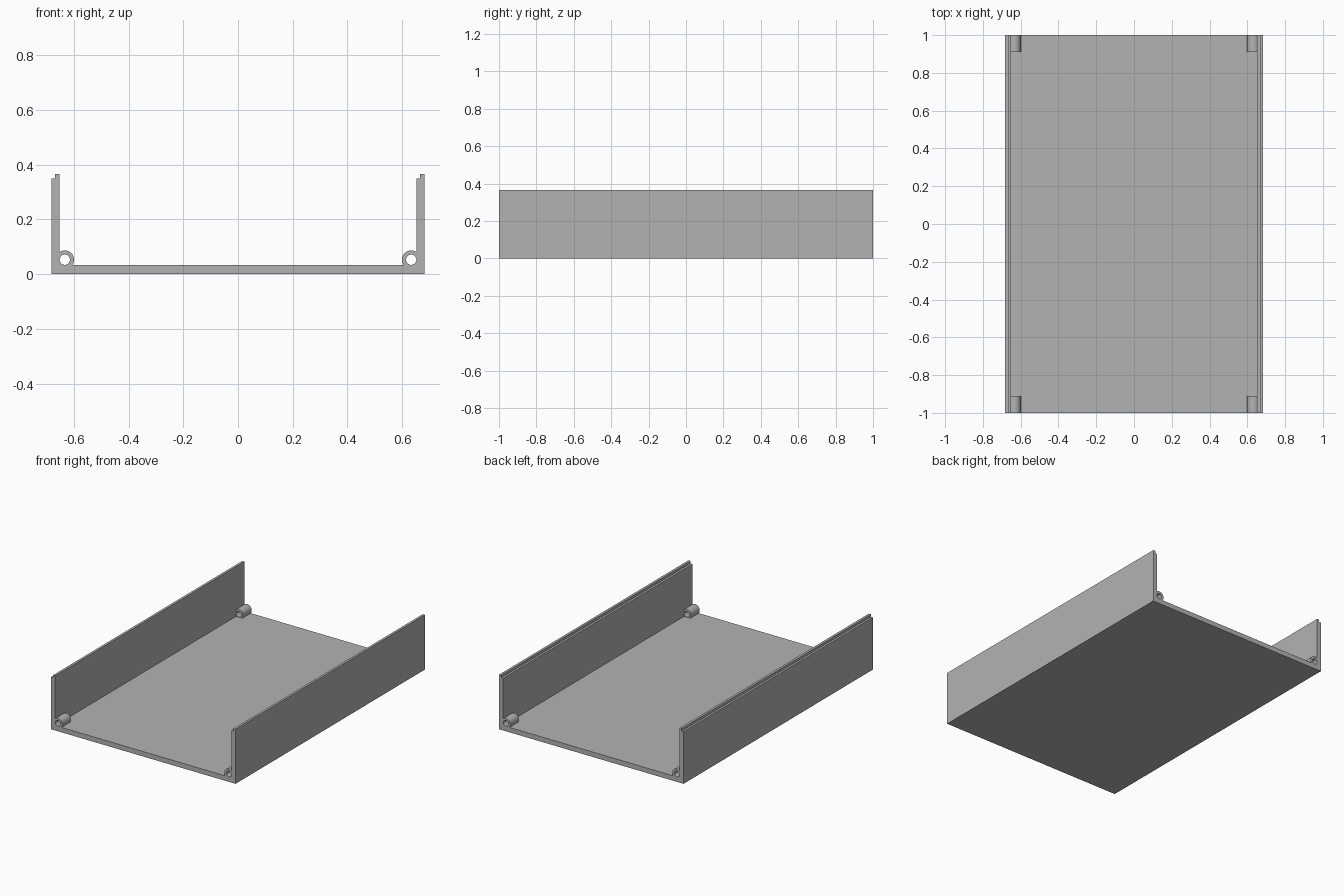
import bpy, bmesh, math

if "Cube" in bpy.data.objects:
    bpy.data.objects.remove(bpy.data.objects["Cube"], do_unlink=True)

HALF_W, INNER, FLOOR = 0.682, 0.652, 0.033   # outer half width, inner wall face, floor top
STEP, TOP, LIP = 0.349, 0.366, 0.016         # ledge height, lip height, lip thickness
BOSS_X, BOSS_Z, BOSS_R, HOLE_R = 0.633, 0.053, 0.034, 0.0188
BOSS_LEN, SIDES = 0.09, 40

grey = bpy.data.materials.new("plain grey")
grey.use_nodes = True
colour = (0.45, 0.45, 0.45, 1)
grey.diffuse_color = colour
grey.node_tree.nodes["Principled BSDF"].inputs["Base Color"].default_value = colour


def finish(name, bm, smooth=False):
    bmesh.ops.remove_doubles(bm, verts=bm.verts, dist=1e-5)
    bmesh.ops.recalc_face_normals(bm, faces=bm.faces)
    mesh = bpy.data.meshes.new(name)
    bm.to_mesh(mesh)
    bm.free()
    mesh.materials.append(grey)
    obj = bpy.data.objects.new(name, mesh)
    bpy.context.collection.objects.link(obj)
    if smooth:
        bpy.ops.object.select_all(action='DESELECT')
        obj.select_set(True)
        bpy.context.view_layer.objects.active = obj
        bpy.ops.object.shade_smooth_by_angle(angle=math.radians(30))
    return obj


# Channel tray: U profile, each wall topped by a lip on its +x side
profile = [
    (-HALF_W, 0), (HALF_W, 0), (HALF_W, TOP), (HALF_W - LIP, TOP),
    (HALF_W - LIP, STEP), (INNER, STEP), (INNER, FLOOR),
    (-INNER, FLOOR), (-INNER, TOP), (-INNER - LIP, TOP),
    (-INNER - LIP, STEP), (-HALF_W, STEP),
]
bm = bmesh.new()
face = bm.faces.new([bm.verts.new((x, -1, z)) for x, z in profile])
ext = bmesh.ops.extrude_face_region(bm, geom=[face])
moved = [g for g in ext["geom"] if isinstance(g, bmesh.types.BMVert)]
bmesh.ops.translate(bm, verts=moved, vec=(0, 2, 0))
finish("channel_tray", bm)


# Screw bosses: tubes trimmed flush to the wall and floor
def screw_boss(name, sx, sy):
    bm = bmesh.new()
    rings = []
    for radius, y in ((BOSS_R, 1), (BOSS_R, 1 - BOSS_LEN),
                      (HOLE_R, 1 - BOSS_LEN), (HOLE_R, 1)):
        ring = []
        for i in range(SIDES):
            a = math.tau * i / SIDES
            x = min(BOSS_X + radius * math.cos(a), INNER)
            z = max(BOSS_Z + radius * math.sin(a), FLOOR)
            ring.append(bm.verts.new((sx * x, sy * y, z)))
        rings.append(ring)
    for k, a in enumerate(rings):
        b = rings[(k + 1) % len(rings)]
        for i in range(SIDES):
            j = (i + 1) % SIDES
            bm.faces.new((a[i], a[j], b[j], b[i]))
    finish(name, bm, smooth=True)


for sx, side in ((-1, "right"), (1, "left")):
    for sy, end in ((-1, "front"), (1, "back")):
        screw_boss(f"screw_boss_{end}_{side}", sx, sy)
